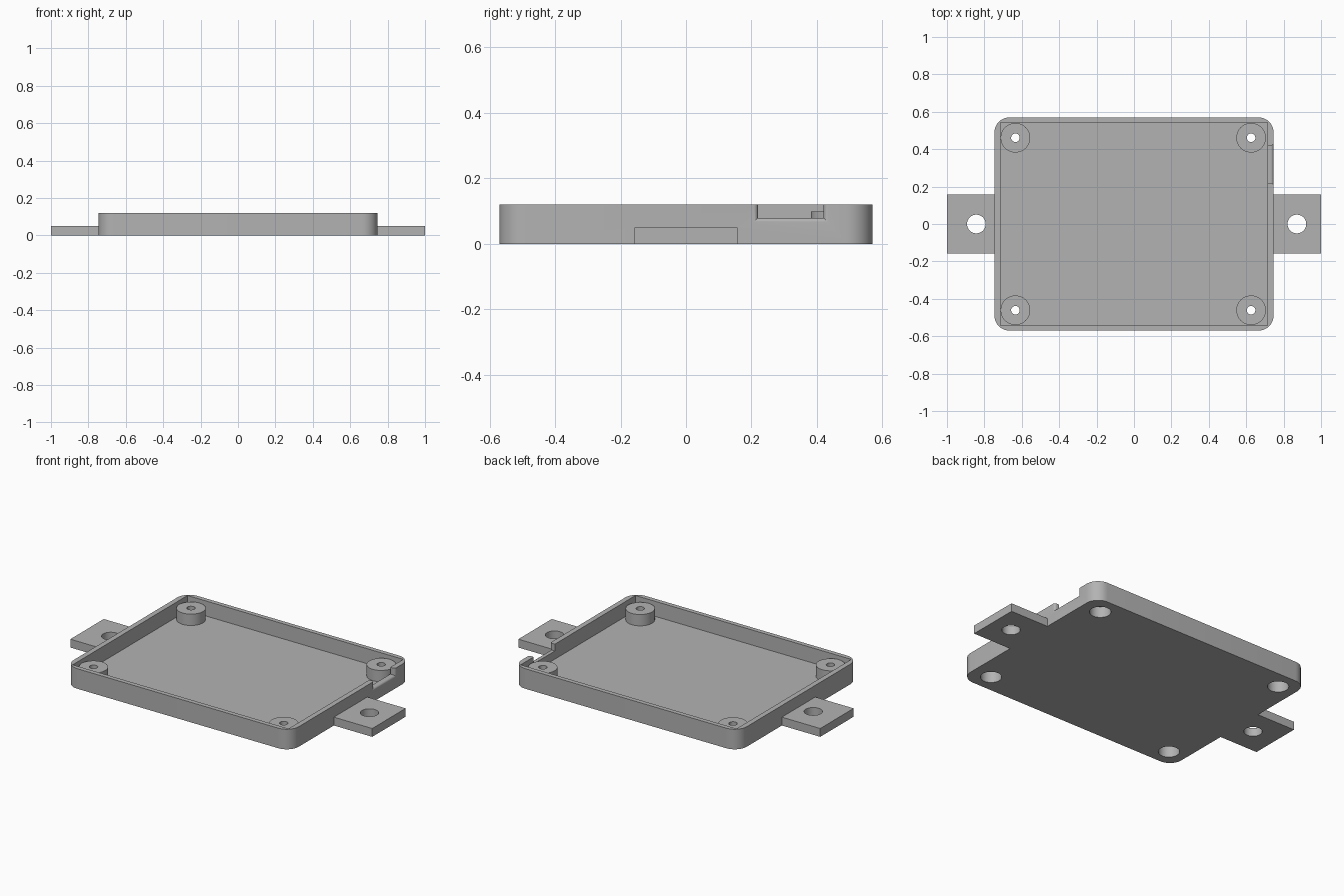
import bpy, bmesh, math

if "Cube" in bpy.data.objects:
    bpy.data.objects.remove(bpy.data.objects["Cube"])

grey = bpy.data.materials.new("plain grey")
grey.diffuse_color = (0.45, 0.45, 0.45, 1)
grey.use_nodes = True
grey.node_tree.nodes["Principled BSDF"].inputs["Base Color"].default_value = grey.diffuse_color


def loft(name, rings):
    """Closed solid through rings of equal length, capped at both ends."""
    bm = bmesh.new()
    loops = [[bm.verts.new(p) for p in ring] for ring in rings]
    n = len(loops[0])
    bm.faces.new(loops[0])
    bm.faces.new(loops[-1])
    for a, b in zip(loops, loops[1:]):
        for i in range(n):
            bm.faces.new((a[i], a[(i + 1) % n], b[(i + 1) % n], b[i]))
    bmesh.ops.recalc_face_normals(bm, faces=bm.faces)
    mesh = bpy.data.meshes.new(name)
    bm.to_mesh(mesh)
    bm.free()
    mesh.materials.append(grey)
    ob = bpy.data.objects.new(name, mesh)
    bpy.context.collection.objects.link(ob)
    return ob


def prism(name, outline, z0, z1):
    return loft(name, [[(x, y, z) for x, y in outline] for z in (z0, z1)])


def rect(x0, x1, y0, y1):
    return [(x0, y0), (x1, y0), (x1, y1), (x0, y1)]


def circle(cx, cy, r, n=48):
    return [(cx + r * math.cos(2 * math.pi * i / n),
             cy + r * math.sin(2 * math.pi * i / n)) for i in range(n)]


def rounded_rect(hx, hy, r, n=10):
    pts = []
    for k, (sx, sy) in enumerate([(1, 1), (-1, 1), (-1, -1), (1, -1)]):
        for i in range(n + 1):
            a = math.pi / 2 * (k + i / n)
            pts.append((sx * (hx - r) + r * math.cos(a),
                        sy * (hy - r) + r * math.sin(a)))
    return pts


def combine(target, other, operation):
    mod = target.modifiers.new(operation.lower(), 'BOOLEAN')
    mod.operation, mod.solver, mod.object = operation, 'EXACT', other
    bpy.context.view_layer.objects.active = target
    bpy.ops.object.modifier_apply(modifier=mod.name)
    bpy.data.objects.remove(other)


# Tray with rounded outside corners and a square-cornered pocket
tray = prism("enclosure_tray", rounded_rect(0.746, 0.57, 0.08), 0, 0.12)
combine(tray, prism("pocket", rect(-0.715, 0.715, -0.543, 0.543), 0.03, 0.2),
        'DIFFERENCE')

# Mounting tabs on both ends, each with a screw hole
for x0, x1, hole_x in [(-1, -0.73, -0.843), (0.73, 1, 0.871)]:
    combine(tray, prism("tab", rect(x0, x1, -0.158, 0.158), 0, 0.05), 'UNION')
    combine(tray, prism("tab_hole", circle(hole_x, 0, 0.05), -0.1, 0.2),
            'DIFFERENCE')

# Corner posts with a screw hole and a recess for the head underneath
for x in (-0.634, 0.626):
    for y in (-0.461, 0.461):
        combine(tray, prism("post", circle(x, y, 0.079), 0.015, 0.098), 'UNION')
        combine(tray, prism("screw_hole", circle(x, y, 0.023, 32), -0.1, 0.2),
                'DIFFERENCE')
        combine(tray, prism("head_recess", circle(x, y, 0.058), -0.1, 0.065),
                'DIFFERENCE')

# Cable notch in the right wall, flared with a round edge towards the outside
R = 0.014
stations = [(0.704, 0)] + [
    (0.746 - R + R * math.sin(a), R * (1 - math.cos(a)))
    for a in (math.pi / 2 * i / 6 for i in range(7))] + [(0.78, R)]
combine(tray, loft("notch", [
    [(x, 0.22 - f, 0.079 - f), (x, 0.42 + f, 0.079 - f),
     (x, 0.42 + f, 0.2), (x, 0.22 - f, 0.2)] for x, f in stations]),
    'DIFFERENCE')

bpy.ops.object.select_all(action='DESELECT')
tray.select_set(True)
bpy.context.view_layer.objects.active = tray
bpy.ops.object.shade_smooth_by_angle(angle=math.radians(30))
